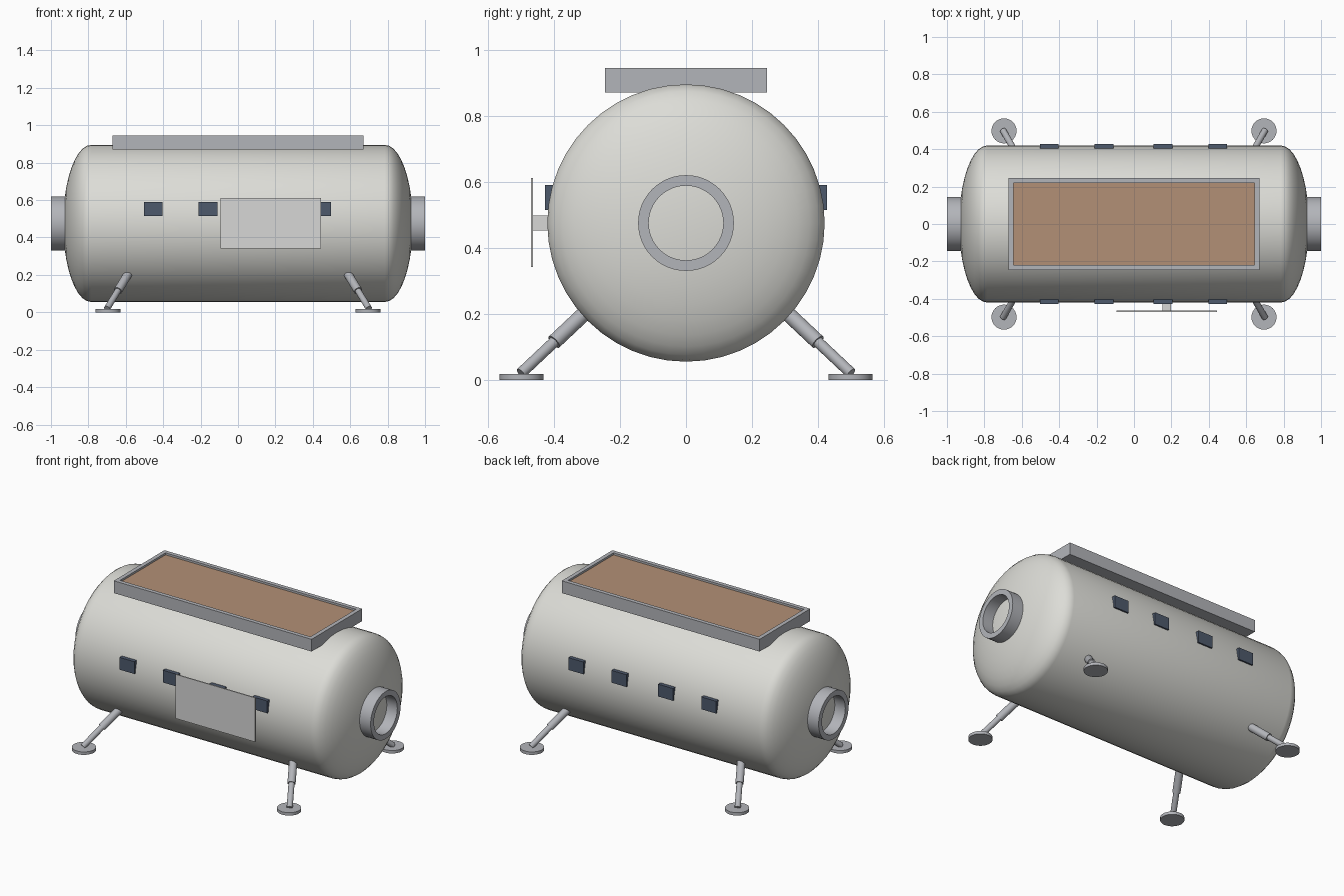
import bpy, bmesh, math
from mathutils import Vector, Matrix

cube = bpy.data.objects.get("Cube")
if cube:
    bpy.data.objects.remove(cube, do_unlink=True)


def material(name, rgb):
    m = bpy.data.materials.new(name)
    m.use_nodes = True
    m.diffuse_color = (*rgb, 1)
    m.node_tree.nodes["Principled BSDF"].inputs["Base Color"].default_value = (*rgb, 1)
    return m


HULL = material("hull off white", (0.72, 0.72, 0.68))
METAL = material("grey metal", (0.45, 0.46, 0.49))
COPPER = material("copper brown", (0.45, 0.28, 0.18))
GLASS = material("dark window blue", (0.075, 0.10, 0.15))
PLATE = material("light grey plate", (0.68, 0.68, 0.67))

CENTRE, RADIUS = 0.475, 0.42


def finish(name, bm, mat, smooth=False):
    bmesh.ops.recalc_face_normals(bm, faces=bm.faces[:])
    mesh = bpy.data.meshes.new(name)
    bm.to_mesh(mesh)
    bm.free()
    mesh.materials.append(mat)
    obj = bpy.data.objects.new(name, mesh)
    bpy.context.collection.objects.link(obj)
    if smooth:
        bpy.ops.object.select_all(action='DESELECT')
        obj.select_set(True)
        bpy.context.view_layer.objects.active = obj
        bpy.ops.object.shade_smooth_by_angle(angle=math.radians(35))
    return obj


def box(name, low, high, mat):
    low, high = Vector(low), Vector(high)
    bm = bmesh.new()
    place = Matrix.Translation((low + high) / 2) @ Matrix.Diagonal((*(high - low), 1))
    bmesh.ops.create_cube(bm, size=1, matrix=place)
    return finish(name, bm, mat)


def rod(name, start, end, radius, mat, sides=24):
    start, end = Vector(start), Vector(end)
    axis = end - start
    turn = axis.to_track_quat('Z', 'Y').to_matrix().to_4x4()
    bm = bmesh.new()
    bmesh.ops.create_cone(bm, cap_ends=True, segments=sides, radius1=radius, radius2=radius,
                          depth=axis.length, matrix=Matrix.Translation((start + end) / 2) @ turn)
    return finish(name, bm, mat, True)


def lathe(name, profile, mat, sides=48):
    """Spin (x, radius) points around the long axis."""
    bm = bmesh.new()
    verts = [bm.verts.new((x, 0, CENTRE + r)) for x, r in profile]
    edges = [bm.edges.new(pair) for pair in zip(verts, verts[1:])]
    bmesh.ops.spin(bm, geom=verts + edges, cent=(0, 0, CENTRE), axis=(1, 0, 0),
                   angle=math.tau, steps=sides)
    bmesh.ops.remove_doubles(bm, verts=bm.verts[:], dist=0.0001)
    return finish(name, bm, mat, True)


# Pressure hull with shallow domed ends
dome = [(0.785 + 0.15 * math.sin(a), RADIUS * math.cos(a))
        for a in (math.pi / 2 * i / 10 for i in range(11))]
lathe("hull", [(-x, r) for x, r in reversed(dome)] + dome, HULL)

# Open docking collars on both ends
for side, label in ((1, "left"), (-1, "right")):
    ring = [(0.90, 0.113), (0.90, 0.145), (1.0, 0.145), (1.0, 0.113), (0.90, 0.113)]
    lathe(label + "_docking_collar", [(side * x, r) for x, r in ring], METAL)

# Roof tray with a recessed panel
bm = bmesh.new()
bmesh.ops.create_cube(bm, size=1, matrix=Matrix.Translation((0, 0, 0.9075))
                      @ Matrix.Diagonal((1.34, 0.49, 0.075, 1)))
bm.normal_update()
top = [f for f in bm.faces if f.normal.z > 0.9]
bmesh.ops.inset_region(bm, faces=top, thickness=0.025, use_even_offset=True)
floor = bmesh.ops.extrude_face_region(bm, geom=top)["geom"]
bmesh.ops.delete(bm, geom=top, context='FACES')
bmesh.ops.translate(bm, vec=(0, 0, -0.012),
                    verts=[v for v in floor if isinstance(v, bmesh.types.BMVert)])
tray = finish("roof_tray", bm, METAL)
tray.data.materials.append(COPPER)
for face in tray.data.polygons:
    if face.normal.z > 0.9 and face.center.z < 0.94:
        face.material_index = 1

# Windows along both flanks
for side, label in ((-1, "front"), (1, "back")):
    for i, x in enumerate((-0.453, -0.16, 0.155, 0.447)):
        y = sorted((side * 0.39, side * 0.427))
        box(f"{label}_window_{i + 1}", (x - 0.05, y[0], 0.515), (x + 0.05, y[1], 0.59), GLASS)

# Flat board on a short bracket
box("front_board", (-0.093, -0.470, 0.342), (0.445, -0.463, 0.612), PLATE)
box("board_bracket", (0.153, -0.464, 0.452), (0.199, -0.40, 0.498), PLATE)

# Telescopic legs with round foot pads
for sx, xname in ((1, "left"), (-1, "right")):
    for sy, yname in ((-1, "front"), (1, "back")):
        name = f"{yname}_{xname}"
        foot = Vector((sx * 0.70, sy * 0.50, 0.02))
        root = Vector((sx * 0.572, sy * 0.277, 0.23))
        knee = foot.lerp(root, 0.45)
        rod(name + "_leg_sleeve", knee, root, 0.023, METAL)
        rod(name + "_leg_piston", foot, knee.lerp(root, 0.2), 0.017, METAL)
        rod(name + "_foot_pad", (sx * 0.695, sy * 0.498, 0), (sx * 0.695, sy * 0.498, 0.018),
            0.067, METAL, 32)
